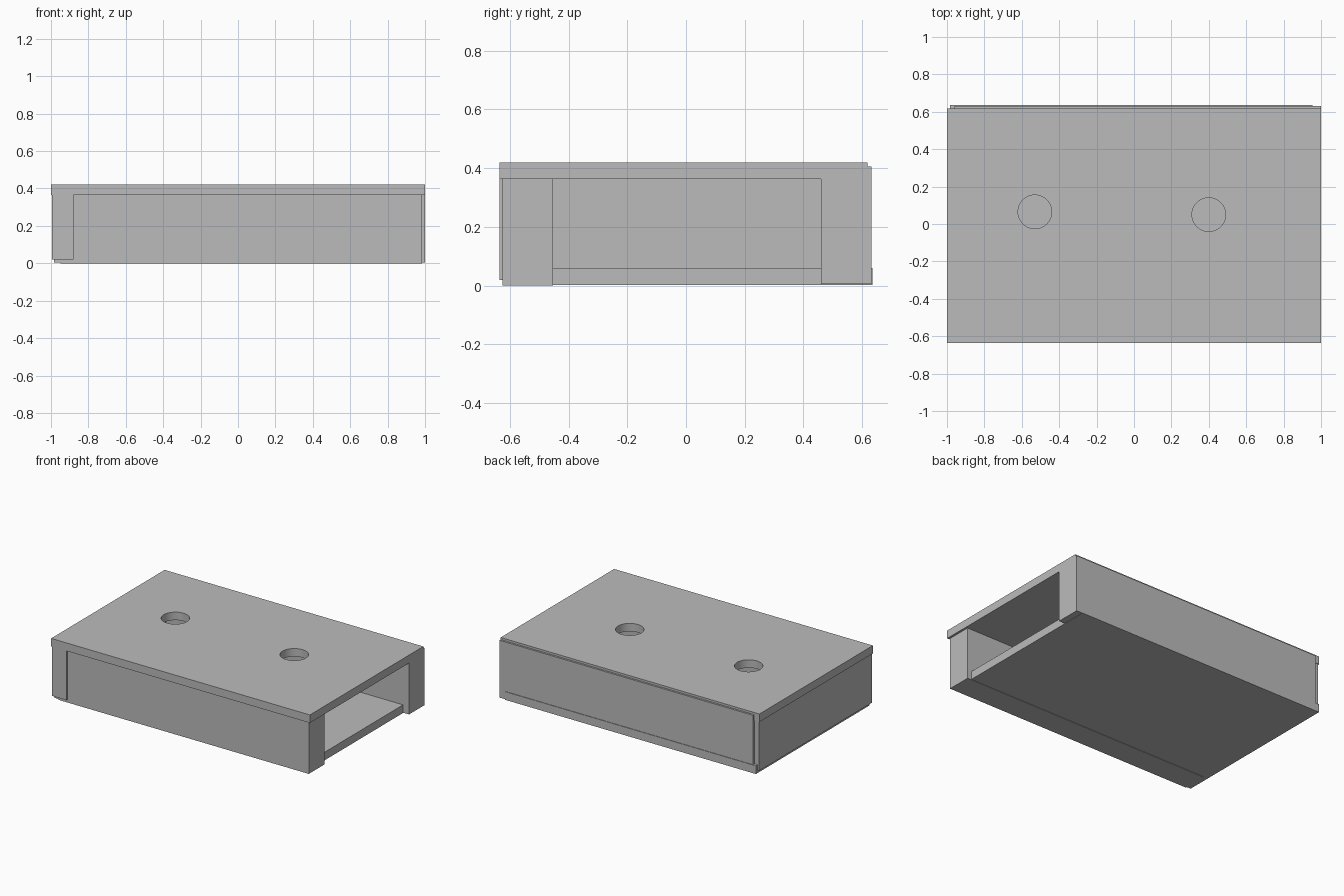
import bpy
import bmesh
from mathutils import Vector

if "Cube" in bpy.data.objects:
    bpy.data.objects.remove(bpy.data.objects["Cube"], do_unlink=True)

# Single grey finish
GREY = (0.5, 0.5, 0.5, 1.0)
grey = bpy.data.materials.new("plain grey")
grey.use_nodes = True
grey.diffuse_color = GREY
grey.node_tree.nodes["Principled BSDF"].inputs["Base Color"].default_value = GREY


def box(name, low, high):
    """Box between two opposite corners."""
    low, high = Vector(low), Vector(high)
    size, centre = high - low, (high + low) / 2
    bm = bmesh.new()
    bmesh.ops.create_cube(bm, size=1)
    bmesh.ops.scale(bm, vec=size, verts=bm.verts)
    bmesh.ops.translate(bm, vec=centre, verts=bm.verts)
    mesh = bpy.data.meshes.new(name)
    bm.to_mesh(mesh)
    bm.free()
    mesh.materials.append(grey)
    obj = bpy.data.objects.new(name, mesh)
    bpy.context.collection.objects.link(obj)
    return obj


def drill(target, name, x, y, radius):
    """Round hole straight through the target."""
    bpy.ops.mesh.primitive_cylinder_add(
        vertices=64, radius=radius, depth=0.3, location=(x, y, 0.39))
    cutter = bpy.context.object
    cutter.name = name
    cutter.data.materials.append(grey)
    cutter.hide_render = True
    cutter.hide_set(True)
    cut = target.modifiers.new(name, "BOOLEAN")
    cut.operation = "DIFFERENCE"
    cut.solver = "EXACT"
    cut.object = cutter
    return cutter


# Base and walls, open at the +x end
box("floor", (-0.985, -0.62, 0.003), (0.954, 0.635, 0.06))
box("front_wall", (-0.95, -0.625, 0), (0.985, -0.453, 0.365))
box("back_wall", (-0.96, 0.46, 0.005), (1.0, 0.631, 0.405))
box("end_wall", (-0.995, -0.635, 0.02), (-0.88, 0.615, 0.365))

# Lid with two round holes
lid = box("lid", (-1.0, -0.635, 0.364), (1.0, 0.618, 0.42))
cutters = [drill(lid, "left_hole", 0.4, 0.05, 0.09),
           drill(lid, "right_hole", -0.53, 0.065, 0.09)]

# Apply the holes and drop the cutters
bpy.ops.object.select_all(action="DESELECT")
lid.select_set(True)
bpy.context.view_layer.objects.active = lid
for cutter in cutters:
    bpy.ops.object.modifier_apply(modifier=cutter.name)
for cutter in cutters:
    bpy.data.objects.remove(cutter, do_unlink=True)
bpy.ops.object.shade_smooth_by_angle()
